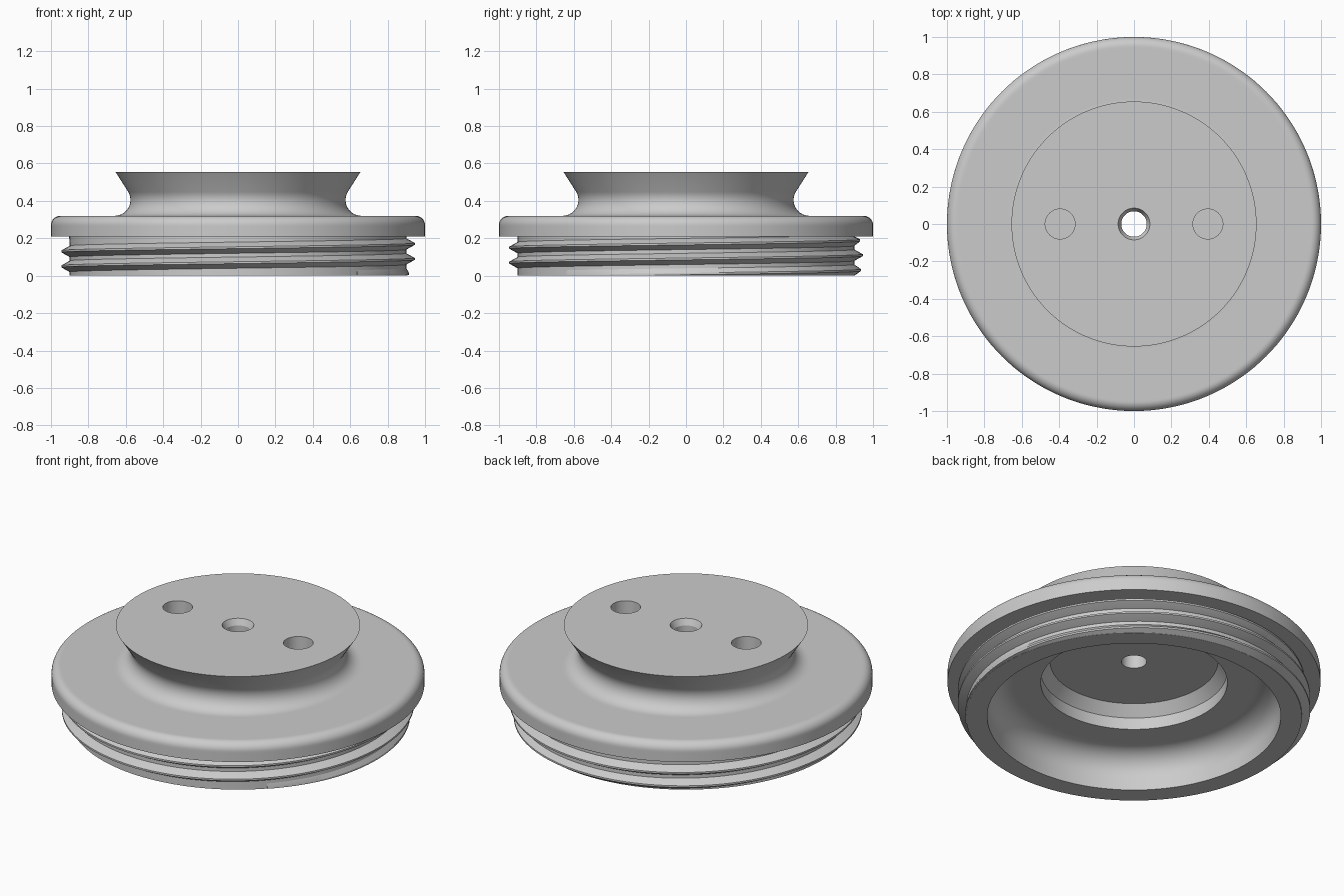
import bpy, bmesh
from math import sin, cos, pi, radians

cube = bpy.data.objects.get("Cube")
if cube:
    bpy.data.objects.remove(cube)

GREY = 0.6
grey = bpy.data.materials.new("plain grey")
grey.use_nodes = True
grey.diffuse_color = (GREY, GREY, GREY, 1)
grey.node_tree.nodes["Principled BSDF"].inputs["Base Color"].default_value = (GREY, GREY, GREY, 1)

SEGMENTS = 144


def make_object(name, bm):
    bmesh.ops.recalc_face_normals(bm, faces=bm.faces)
    mesh = bpy.data.meshes.new(name)
    bm.to_mesh(mesh)
    bm.free()
    mesh.materials.append(grey)
    obj = bpy.data.objects.new(name, mesh)
    bpy.context.collection.objects.link(obj)
    return obj


def select_only(obj):
    bpy.ops.object.select_all(action='DESELECT')
    obj.select_set(True)
    bpy.context.view_layer.objects.active = obj


def arc(cx, cz, radius, start, end, steps=10):
    angles = [radians(start + (end - start) * i / steps) for i in range(steps + 1)]
    return [(cx + radius * cos(a), cz + radius * sin(a)) for a in angles]


def revolve(name, profile):
    """Spin a closed (radius, height) loop around the z axis."""
    bm = bmesh.new()
    rings = []
    for i in range(SEGMENTS):
        a = 2 * pi * i / SEGMENTS
        rings.append([bm.verts.new((r * cos(a), r * sin(a), z)) for r, z in profile])
    n = len(profile)
    for i in range(SEGMENTS):
        a, b = rings[i], rings[(i + 1) % SEGMENTS]
        for j in range(n):
            k = (j + 1) % n
            bm.faces.new((a[j], b[j], b[k], a[k]))
    return make_object(name, bm)


# Cap body: centre bore, undercut knob, flange, neck and hollow underside
TOP, FLANGE_TOP, FLANGE_BOTTOM, NECK = 0.555, 0.32, 0.21, 0.9
profile = [(0.068, 0.34), (0.068, TOP - 0.035), (0.085, TOP), (0.655, TOP)]
profile += arc(0.66, 0.405, 0.085, 150, 270)
profile += [(0.67, FLANGE_TOP), (0.94, FLANGE_TOP)]
profile += arc(0.95, 0.27, 0.05, 90, 0)
profile += [(1.0, 0.26), (1.0, FLANGE_BOTTOM), (NECK, FLANGE_BOTTOM), (NECK, 0.0), (0.787, 0.0), (0.787, 0.07)]
profile += arc(0.657, 0.08, 0.13, 0, 90)
profile += [(0.645, 0.21), (0.5, 0.21), (0.5, 0.28), (0.45, 0.34)]
body = revolve("cap_body", profile)

# Two blind tool holes in the knob
for side in (-1, 1):
    bm = bmesh.new()
    bmesh.ops.create_cone(bm, cap_ends=True, segments=48, radius1=0.08, radius2=0.08, depth=0.24)
    bmesh.ops.translate(bm, verts=bm.verts, vec=(side * 0.395, 0, TOP))
    cutter = make_object("hole_cutter", bm)
    cutter.hide_render = True
    select_only(body)
    cut = body.modifiers.new("tool_hole", 'BOOLEAN')
    cut.operation = 'DIFFERENCE'
    cut.solver = 'EXACT'
    cut.object = cutter
    bpy.ops.object.modifier_apply(modifier=cut.name)
    bpy.data.objects.remove(cutter)

# Right-handed screw thread, trimmed by the rim and the flange
PITCH, CREST = 0.08, 0.945
TURNS = 2.65
bm = bmesh.new()
sections = []
steps = int(TURNS * SEGMENTS)
for i in range(steps + 1):
    turn = i / SEGMENTS
    a = 2 * pi * turn - pi / 4
    z = PITCH * turn
    fade = min(1, (TURNS - turn) / 0.4)
    crest = min(NECK + (CREST - NECK) * fade, NECK + 0.005 + z)
    section = []
    for r, dz in ((NECK - 0.01, -0.034), (NECK, -0.03), (crest, -0.005),
                  (crest, 0.005), (NECK, 0.03), (NECK - 0.01, 0.034)):
        h = min(max(z + dz, 0.001), FLANGE_BOTTOM - 0.0005)
        section.append(bm.verts.new((r * cos(a), r * sin(a), h)))
    sections.append(section)
for a, b in zip(sections, sections[1:]):
    for j in range(6):
        k = (j + 1) % 6
        bm.faces.new((a[j], b[j], b[k], a[k]))
bm.faces.new(sections[0])
bm.faces.new(sections[-1])
thread = make_object("screw_thread", bm)

for obj in (body, thread):
    select_only(obj)
    bpy.ops.object.shade_smooth_by_angle(angle=radians(20))
